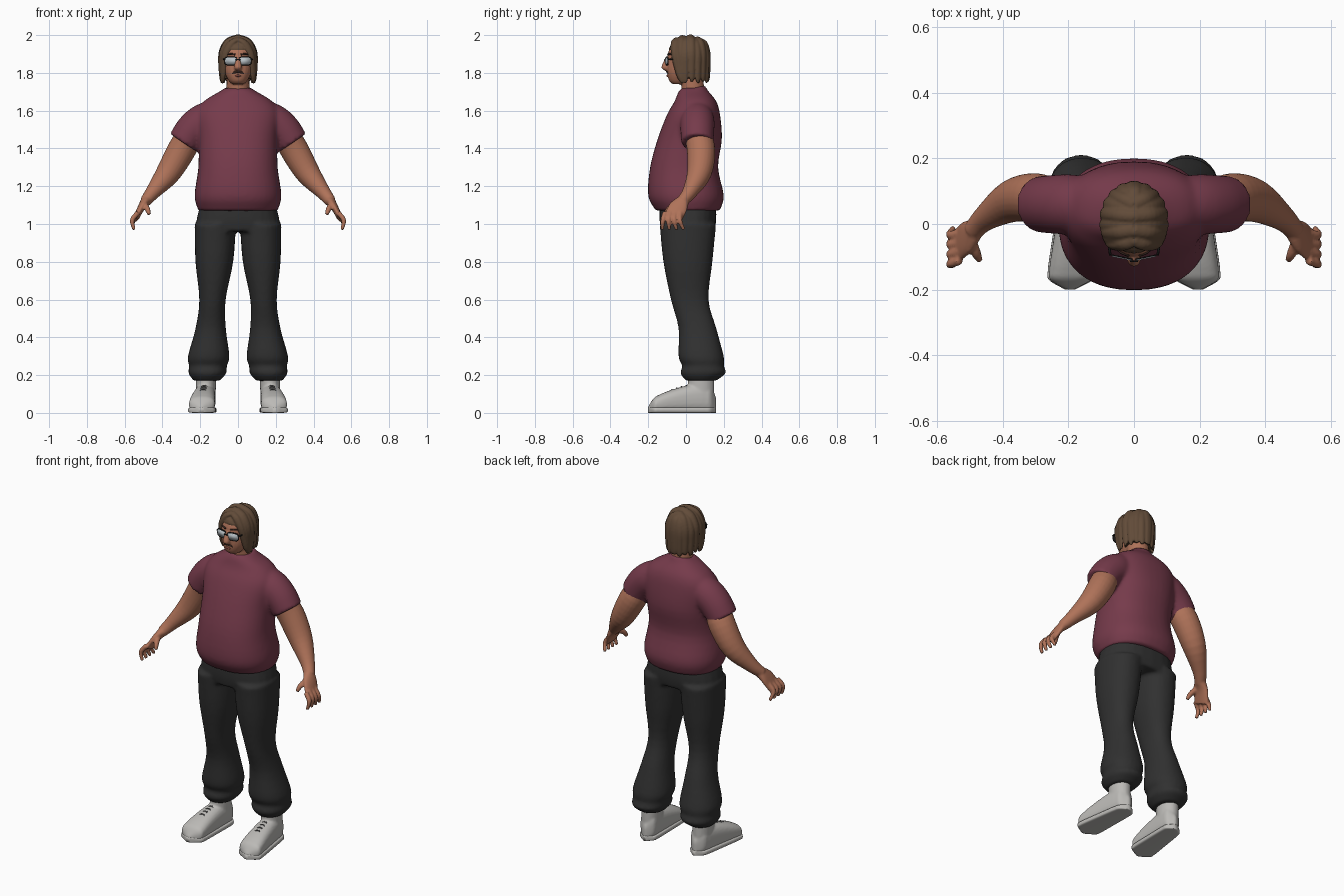
import bpy
import bmesh
import math
from mathutils import Vector, Matrix

cube = bpy.data.objects.get("Cube")
if cube:
    bpy.data.objects.remove(cube, do_unlink=True)

X, Y, Z = Matrix.Identity(3)
SIDES = {"left": 1, "right": -1}


def material(name, red, green, blue):
    colour = (red, green, blue, 1)
    mat = bpy.data.materials.new(name)
    mat.use_nodes = True
    mat.diffuse_color = colour
    mat.node_tree.nodes["Principled BSDF"].inputs["Base Color"].default_value = colour
    return mat


maroon = material("maroon cotton", .18, .043, .07)
charcoal = material("charcoal cloth", .03, .03, .03)
skin = material("skin", .43, .17, .1)
brown = material("brown hair", .12, .07, .04)
canvas = material("pale grey canvas", .5, .49, .47)
glass = material("pale lens", .48, .53, .56)
black = material("black plastic", .01, .01, .01)
lace_grey = material("lace grey", .12, .12, .12)
dark_brown = material("dark brown hair", .04, .02, .015)
lip = material("lip", .27, .08, .06)


def smooth_rings(rings, steps):
    """Catmull-Rom interpolation of the ring list."""
    r = [Vector(ring) for ring in rings]
    r = [r[0] * 2 - r[1]] + r + [r[-1] * 2 - r[-2]]
    out = []
    for before, start, end, after in zip(r, r[1:], r[2:], r[3:]):
        for k in range(steps):
            t = k / steps
            slope_in, slope_out = (end - before) / 2, (after - start) / 2
            ease = t * t * (3 - 2 * t)
            out.append(start.lerp(end, ease) + slope_in * t * (1 - t) ** 2
                       - slope_out * t * t * (1 - t))
    return out + [r[-2]]


def loft(bm, rings, plane=None, ref=Y, side=1, power=2, sides=24, steps=4, tilt=0):
    """Closed skin over rings (x, y, z, half width, half depth).
    Without a plane the rings stand across their own path."""
    rings = smooth_rings(rings, steps)
    centres = [ring.xyz if len(ring) == 4 else Vector(ring[:3]) for ring in rings]
    loops = []
    for i, (ring, centre) in enumerate(zip(rings, centres)):
        if plane:
            u, v = plane
        else:
            along = centres[min(i + 1, len(rings) - 1)] - centres[max(i - 1, 0)]
            u = along.cross(ref).normalized()
            v = u.cross(along).normalized()
        loop = []
        for k in range(sides):
            angle = math.tau * k / sides
            c, s = math.cos(angle), math.sin(angle)
            c = math.copysign(abs(c) ** (2 / power), c)
            s = math.copysign(abs(s) ** (2 / power), s)
            p = centre + u * c * ring[3] + v * s * ring[-1]
            p.z = max(p.z + tilt * s * ring[-1], 0)
            p.x *= side
            loop.append(bm.verts.new(p))
        loops.append(loop)
    for low, high in zip(loops, loops[1:]):
        for k in range(sides):
            bm.faces.new((low[k], low[k - 1], high[k - 1], high[k]))
    bm.faces.new(loops[0])
    bm.faces.new(loops[-1][::-1])
    return [v for loop in loops for v in loop]


def column(bm, rows, x=lambda z: 0, **options):
    """Stack of level rings given as (z, y, half width, half depth)."""
    loft(bm, [(x(z), y, z, width, depth) for z, y, width, depth in rows],
         plane=(X, Y), **options)


def finish(name, bm, mat, voxel=0, relax=0):
    """Turn the bmesh into an object; a voxel size fuses its overlapping shells."""
    bmesh.ops.recalc_face_normals(bm, faces=bm.faces)
    mesh = bpy.data.meshes.new(name)
    bm.to_mesh(mesh)
    bm.free()
    mesh.materials.append(mat)
    for face in mesh.polygons:
        face.use_smooth = True
    obj = bpy.data.objects.new(name, mesh)
    bpy.context.collection.objects.link(obj)
    if voxel:
        fuse = obj.modifiers.new("Fuse", 'REMESH')
        fuse.mode = 'VOXEL'
        fuse.voxel_size = voxel
        fuse.use_smooth_shade = True
        soften = obj.modifiers.new("Soften", 'SMOOTH')
        soften.iterations = relax


def strip(name, mat, points, side=1):
    """Thin round strand through points (x, y, z, radius)."""
    bm = bmesh.new()
    loft(bm, points, ref=Z, side=side, sides=8)
    finish(name, bm, mat)


# Shirt: torso, collar band and short sleeves fused together
bm = bmesh.new()
column(bm, [(1.07, .01, .21, .17), (1.15, 0, .23, .2), (1.3, -.01, .21, .18),
            (1.45, .02, .21, .17), (1.58, .04, .22, .14), (1.65, .05, .18, .11),
            (1.7, .04, .1, .08), (1.72, .04, .07, .06)], power=2.3, sides=40)
column(bm, [(1.68, .04, .09, .08), (1.72, .04, .07, .06)], tilt=.25)
for side in SIDES.values():
    loft(bm, [(.1, .06, 1.6, .07), (.18, .06, 1.55, .09), (.24, .06, 1.5, .09),
              (.29, .06, 1.43, .085)], side=side)
finish("shirt", bm, maroon, voxel=.011, relax=4)

# Trousers: hips and two baggy legs gathered at the ankle
bm = bmesh.new()
column(bm, [(1.1, .01, .2, .15), (1.02, .01, .22, .15), (.96, .01, .22, .14)], power=2.4)
for side in SIDES.values():
    column(bm, [(1, .01, .11, .15), (.8, .01, .1, .13), (.6, .02, .07, .1),
                (.45, .06, .08, .1), (.3, .08, .11, .12), (.25, .09, .1, .11),
                (.21, .09, .1, .12), (.17, .08, .07, .08)],
           x=lambda z: .12 + .06 * (1 - z) ** 1.5, side=side, power=2.2)
finish("trousers", bm, charcoal, voxel=.011, relax=3)

# Arms with palm, four fingers and thumb
for label, side in SIDES.items():
    bm = bmesh.new()
    loft(bm, [(.25, .06, 1.48, .07), (.3, .08, 1.39, .075), (.37, .07, 1.27, .065),
              (.45, .02, 1.17, .04), (.49, -.02, 1.12, .03)], side=side)
    loft(bm, [(.48, -.01, 1.13, .03, .03), (.51, -.04, 1.09, .02, .05),
              (.54, -.07, 1.03, .015, .05)], side=side)
    for finger in range(4):
        y = -.03 - .027 * finger
        loft(bm, [(.53, y, 1.06, .014), (.56, y * 1.1, 1.02, .013),
                  (.55, y * 1.4 + .03, .97, .009)], side=side, sides=10)
    loft(bm, [(.5, -.04, 1.11, .018), (.48, -.09, 1.08, .015), (.47, -.11, 1.05, .01)],
         ref=X, side=side, sides=10)
    finish(label + "_arm", bm, skin, voxel=.006, relax=2)

# Head with neck and nose
bm = bmesh.new()
column(bm, [(1.74, -.04, .03, .03), (1.76, -.03, .05, .06), (1.8, -.02, .07, .08),
            (1.85, 0, .08, .1), (1.92, .01, .08, .1), (1.97, .01, .04, .05)], power=2.2)
column(bm, [(1.66, .04, .06, .06), (1.8, .03, .06, .06)])
column(bm, [(1.88, -.1, .01, .01), (1.83, -.11, .02, .02), (1.81, -.1, .01, .01)])
finish("head", bm, skin, voxel=.005, relax=2)

# Moustache and mouth, drooping evenly towards both ends
for name, mat, z, reach, radius in (("moustache", dark_brown, 1.807, .042, .008),
                                    ("mouth", lip, 1.785, .025, .006)):
    strip(name, mat, [(reach * k, -.098 + .022 * k * k, z - reach * k * k / 2,
                       radius * (1 - k * k / 2)) for k in (-1, -.5, 0, .5, 1)])

# Eyebrows and glasses
for label, side in SIDES.items():
    strip(label + "_eyebrow", dark_brown,
          [(.015, -.095, 1.897, .005), (.04, -.085, 1.9, .005), (.065, -.06, 1.895, .003)], side)
    strip(label + "_glasses_arm", black, [(.072, -.095, 1.873, .004), (.088, .01, 1.868, .004)], side)
    for part, mat, grow, front in (("rim", black, .005, -.108), ("lens", glass, 0, -.111)):
        bm = bmesh.new()
        verts = loft(bm, [(.038, y, 1.863, .031 + grow, .019 + grow)
                          for y in (front + .004, front)],
                     plane=(X, Z), side=side, power=3.5, steps=1)
        bmesh.ops.rotate(bm, verts=verts, cent=(.01 * side, front, 0),
                         matrix=Matrix.Rotation(.2 * side, 3, 'Z'))
        finish(label + "_" + part, bm, mat)
strip("glasses_bridge", black, [(x, -.112, 1.87, .004) for x in (-.012, .012)])

# Hair: a cap with locks falling from a centre parting
bm = bmesh.new()
column(bm, [(1.77, .04, .08, .07), (1.85, .03, .09, .09), (1.93, .01, .09, .1),
            (1.98, .01, .04, .05)])
for lock in range(9):
    start = .45 + .33 * lock
    wave = .004 * (-1) ** lock
    rings = []
    for k in range(6):
        t = k / 5
        turn = start + max(0, 1.3 - start) * t
        spread = math.sin(math.pi * min(t, .5)) * (1.1 - .2 * t)
        z = 1.87 + .12 * math.cos(math.pi * t) - .02 * math.cos(turn) ** 2 * (1 - t)
        taper = 1 - .6 * t ** 4
        rings.append((.095 * math.sin(turn) * spread,
                      .01 - .11 * math.cos(turn) * (.6 + .4 * spread),
                      z + wave, .012 * taper, .019 * taper))
    for side in SIDES.values():
        loft(bm, rings, ref=Vector((math.cos(start), math.sin(start), 0)), side=side, sides=10)
finish("hair", bm, brown, voxel=.005, relax=1)


# Shoes: upper with ankle collar, sole and laces, toes turned out
def foot(t, grow, top=None):
    """Foot section from heel (t = 0) to toe (t = 1)."""
    rounding = math.sqrt(1.02 - (2 * t - 1) ** 8)
    width = (.048 + .025 * t) * rounding + grow
    height = top or (.16 - .09 * t * t) * (.4 + .6 * rounding)
    return (.165 + .03 * t, .16 - .36 * t, height / 2, width, height / 2)


for label, side in SIDES.items():
    bm = bmesh.new()
    loft(bm, [foot(k / 12, 0) for k in range(13)], plane=(X, Z), side=side, power=2.6)
    column(bm, [(.04, .08, .05, .07), (.2, .08, .055, .07)], x=lambda z: .17, side=side)
    finish(label + "_shoe", bm, canvas, voxel=.007, relax=2)
    bm = bmesh.new()
    loft(bm, [foot(k / 12, .004, .03) for k in range(13)], plane=(X, Z), side=side, power=5)
    finish(label + "_sole", bm, canvas)
    for row in range(4):
        x, y, z = foot(.65 - .07 * row, 0)[:3]
        for lean in (-.008, .008):
            strip(label + "_lace", lace_grey,
                  [(x + .034 * k, y + lean * k, 2 * z + .002 - .02 * k * k, .003)
                   for k in (-1, 0, 1)], side)
